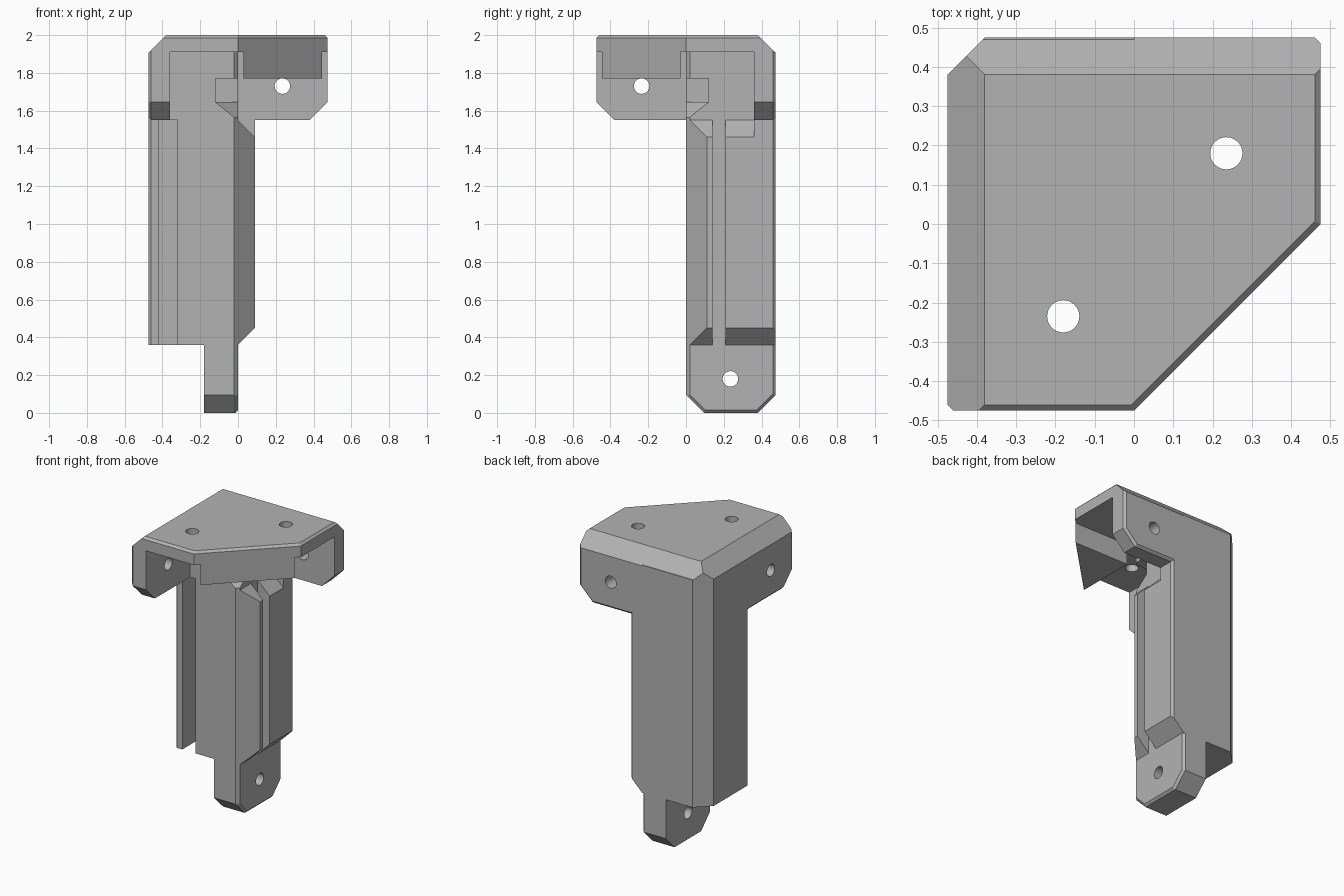
import bpy, bmesh
from math import radians, sqrt
from mathutils import Matrix, Vector

if "Cube" in bpy.data.objects:
    bpy.data.objects.remove(bpy.data.objects["Cube"])

E = 0.475           # half width
B = 0.015           # small edge bevel
R = 1 / sqrt(2)
SWAP = Matrix(((0, -1, 0, 0), (-1, 0, 0, 0), (0, 0, 1, 0), (0, 0, 0, 1)))

grey = bpy.data.materials.new("plain grey")
grey.use_nodes = True
grey.diffuse_color = (0.45, 0.45, 0.45, 1)
grey.node_tree.nodes["Principled BSDF"].inputs["Base Color"].default_value = grey.diffuse_color


def add(name, bm):
    bmesh.ops.recalc_face_normals(bm, faces=bm.faces)
    mesh = bpy.data.meshes.new(name)
    bm.to_mesh(mesh)
    bm.free()
    mesh.materials.append(grey)
    ob = bpy.data.objects.new(name, mesh)
    bpy.context.collection.objects.link(ob)
    return ob


def block(name, x, y, z, trims=(), mirror=False):
    """Box cut by planes: each trim is (normal, limit) and keeps normal . p <= limit."""
    bm = bmesh.new()
    bmesh.ops.create_cube(bm, size=1)
    for v in bm.verts:
        v.co = [r[1] if c > 0 else r[0] for c, r in zip(v.co, (x, y, z))]
    for normal, limit in trims:
        n = Vector(normal)
        bmesh.ops.bisect_plane(bm, geom=bm.verts[:] + bm.edges[:] + bm.faces[:], dist=1e-5,
                               plane_co=n * (limit / n.length_squared), plane_no=n,
                               clear_outer=True)
        bmesh.ops.holes_fill(bm, edges=bm.edges[:], sides=0)
    if mirror:
        bm.transform(SWAP)
    return add(name, bm)


def pin(centre, axis):
    """Cylinder cutter for a screw hole."""
    bm = bmesh.new()
    bmesh.ops.create_cone(bm, cap_ends=True, segments=32, radius1=0.041, radius2=0.041, depth=0.4)
    turn = Vector((0, 0, 1)).rotation_difference(Vector(axis)).to_matrix().to_4x4()
    bm.transform(Matrix.Translation(centre) @ turn)
    return add("hole_cutter", bm)


def cut(ob, *cutters):
    for c in cutters:
        mod = ob.modifiers.new("cut", "BOOLEAN")
        mod.operation, mod.solver, mod.object = "DIFFERENCE", "EXACT", c
    graph = bpy.context.evaluated_depsgraph_get()
    mesh = bpy.data.meshes.new_from_object(ob.evaluated_get(graph))
    ob.modifiers.clear()
    ob.data = mesh
    for c in cutters:
        bpy.data.objects.remove(c)
    bpy.ops.object.select_all(action="DESELECT")
    ob.select_set(True)
    bpy.context.view_layer.objects.active = ob
    bpy.ops.object.shade_smooth_by_angle(angle=radians(30))


# Shared outer chamfers: top back, top right and the vertical corner
outer = [((-1, 0, 1), 2.38), ((0, 1, 1), 2.38), ((-1, 1, 0), 0.855)]
end_bevels = [((1, 1, 0), 2 * E - B), ((1, 0, 1), E + 2 - B)]

# Top plate with the diagonal front corner
plate = block("top_plate", (-E, E), (-E, E), (1.91, 2), outer + end_bevels + [
    ((1, -1, 0), E), ((-1, -1, 0), 2 * E - B), ((0, -1, 1), E + 2 - B),
    ((R, -R, 1), E * R + 2 - B)])
cut(plate, pin((0.235, 0.18, 1.95), (0, 0, 1)), pin((-0.18, -0.235, 1.95), (0, 0, 1)))

# Two matching head walls
for name, flip in (("back_wall", False), ("side_wall", True)):
    wall = block(name, (-E, E), (0.36, E), (1.55, 2), outer + end_bevels + [
        ((1, 0, -1), E - 1.645), ((0, 1, -1), E - 1.55 - B),
        ((R, 1, -R), (E - 1.645) * R + E - B)], flip)
    spot = Vector((0.235, 0.42, 1.73))
    cut(wall, pin(SWAP @ spot, (1, 0, 0)) if flip else pin(spot, (0, 1, 0)))

# Triangular block under the diagonal
block("corner_block", (0.03, E), (-E, -0.03), (1.77, 1.92), [((1, -1, 0), E)])

# Main column with a cable groove and a notch at its inner corner
column = block("column", (-E, 0), (0, E), (0.36, 1.91), [
    outer[0], outer[2], ((1, -1, 0), -0.02), ((-1, -1, 0), E - B)])
slope = 0.8
cut(column,
    block("groove_cutter", (-0.42, -0.32), (-0.1, 0.16), (0.3, 1.55)),
    block("notch_cutter", (-0.12, 0.3), (-0.3, 0.12), (1.645, 1.77)),
    block("slope_cutter", (-0.12, 0.2), (-0.2, 0.12), (1.2, 1.7),
          [((-slope, slope, -1), 0.12 * slope - 1.645)]))

# Ribs on the left face, sloped at both ends
ends = [((1, 0, -1), -0.36), ((1, 0, 1), 1.55)]
back_edge = ((1, 1, 0), 0.09 + E - B)
block("front_rib", (-0.1, 0.09), (0.01, 0.14), (0.36, 1.55), ends + [((1, -1, 0), -0.02)])
block("back_rib", (-0.1, 0.09), (0.21, E), (0.36, 1.55), ends + [back_edge])
block("back_post", (-0.1, 0.09), (0.36, E), (0.6, 1.7), [back_edge])

# Foot tab with cut corners
tab = block("foot_tab", (-0.18, 0), (0, E), (0, 0.5), [
    ((0, 1, -1), 0.38), ((0, -1, -1), -0.095),
    ((1, 1, 0), E - B), ((1, -1, 0), -0.02), ((1, 0, -1), -B),
    ((1, R, -R), 0.38 * R - B), ((1, -R, -R), -0.095 * R - B)])
cut(tab, pin((-0.09, 0.235, 0.18), (1, 0, 0)))
